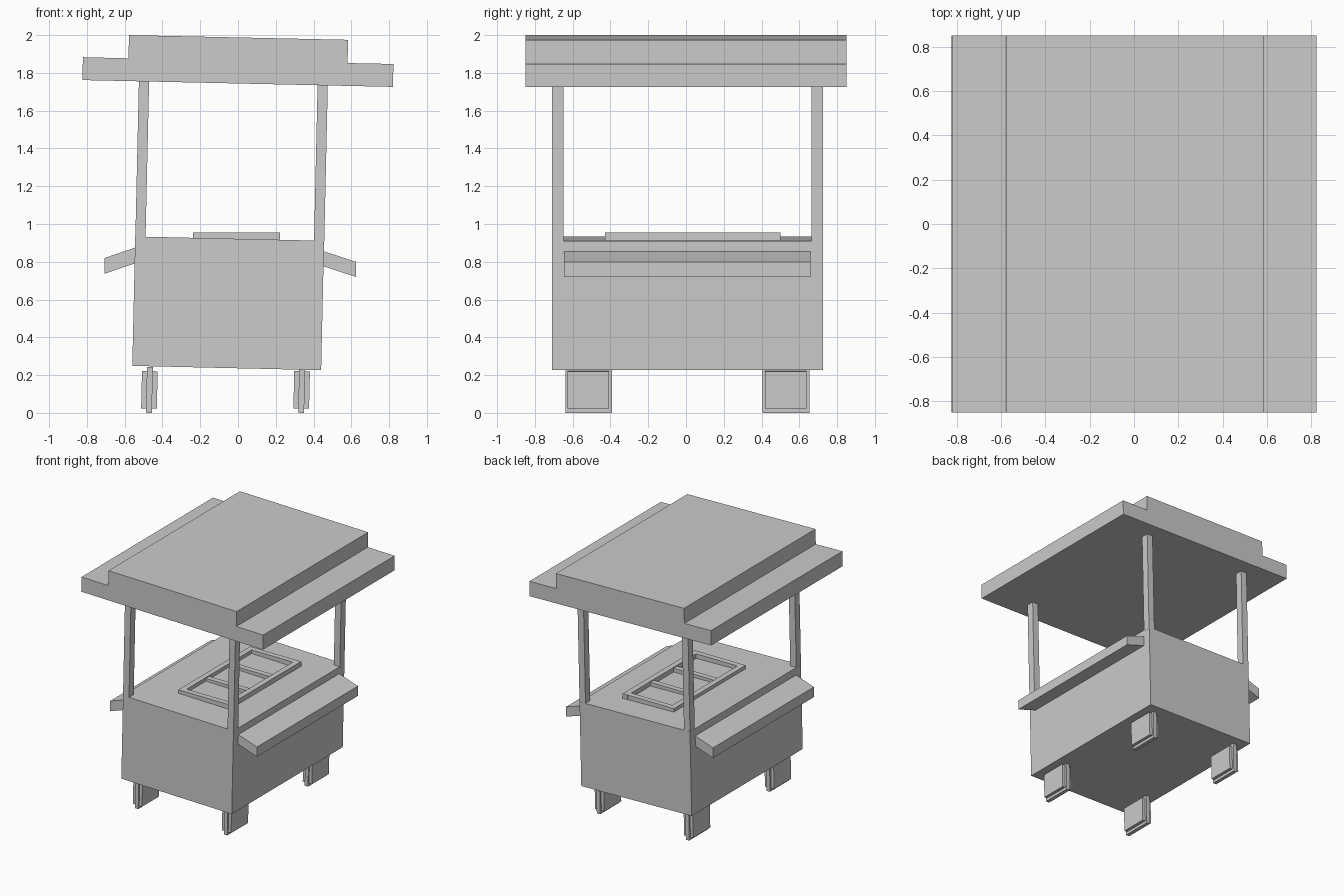
import bpy, bmesh, math
from mathutils import Matrix, Vector

if "Cube" in bpy.data.objects:
    bpy.data.objects.remove(bpy.data.objects["Cube"])

TILT = math.radians(1.3)   # the whole cart leans slightly to the right


def finish(name, bm):
    bmesh.ops.recalc_face_normals(bm, faces=bm.faces)
    mesh = bpy.data.meshes.new(name)
    bm.to_mesh(mesh)
    bm.free()
    obj = bpy.data.objects.new(name, mesh)
    bpy.context.collection.objects.link(obj)
    return obj


def box(name, center, size, tilt=TILT):
    bm = bmesh.new()
    bmesh.ops.create_cube(bm, size=1)
    bm.transform(Matrix.Translation(center) @ Matrix.Rotation(tilt, 4, 'Y')
                 @ Matrix.Diagonal((*size, 1)))
    return finish(name, bm)


def prism(name, profile, y0, y1):
    """Extrude an x-z outline from y0 to y1."""
    bm = bmesh.new()
    face = bm.faces.new([bm.verts.new((x, y0, z)) for x, z in profile])
    ext = bmesh.ops.extrude_face_region(bm, geom=[face])
    verts = [g for g in ext['geom'] if isinstance(g, bmesh.types.BMVert)]
    bmesh.ops.translate(bm, verts=verts, vec=Vector((0, y1 - y0, 0)))
    return finish(name, bm)


# Stepped roof
prism("roof", [(-0.824, 1.762), (0.82, 1.726), (0.823, 1.847), (0.58, 1.852),
               (0.583, 1.975), (-0.577, 2.0), (-0.58, 1.877), (-0.821, 1.883)],
      -0.85, 0.85)

# Cart body
box("cart_body", (-0.052, 0.008, 0.58), (1.0, 1.435, 0.685))

# Corner posts
for side, sx in (("left", -1), ("right", 1)):
    for end, y in (("front", -0.68), ("back", 0.694)):
        box(f"{end}_{side}_post",
            (-0.034 + sx * 0.473, y, 1.335 - sx * 0.011), (0.054, 0.061, 0.85))

# Sloping side shelves
prism("left_shelf", [(-0.53, 0.88), (-0.706, 0.82), (-0.706, 0.737), (-0.53, 0.797)], -0.645, 0.66)
prism("right_shelf", [(0.44, 0.86), (0.624, 0.8), (0.624, 0.72), (0.44, 0.78)], -0.645, 0.66)

# Food tray frame on the counter: long rails, end rails and lower dividers
for side, x in (("left", -0.217), ("right", 0.2)):
    box(f"{side}_tray_rail", (x, 0.035, 0.928), (0.045, 0.93, 0.054), 0)
for end, y in (("front", -0.407), ("back", 0.477)):
    box(f"{end}_tray_rail", (-0.008, y, 0.928), (0.4, 0.045, 0.054), 0)
for i, y in enumerate((-0.115, 0.185)):
    box(f"tray_divider_{i + 1}", (-0.008, y, 0.923), (0.4, 0.045, 0.05), 0)

# Blocky wheels: thin tyre slab between two smaller hub plates
for side, x in (("left", -0.469), ("right", 0.337)):
    for end, y in (("front", -0.515), ("back", 0.53)):
        box(f"{end}_{side}_tyre", (x, y, 0.122), (0.031, 0.248, 0.243))
        box(f"{end}_{side}_hub", (x, y - 0.002, 0.122), (0.083, 0.22, 0.198))
